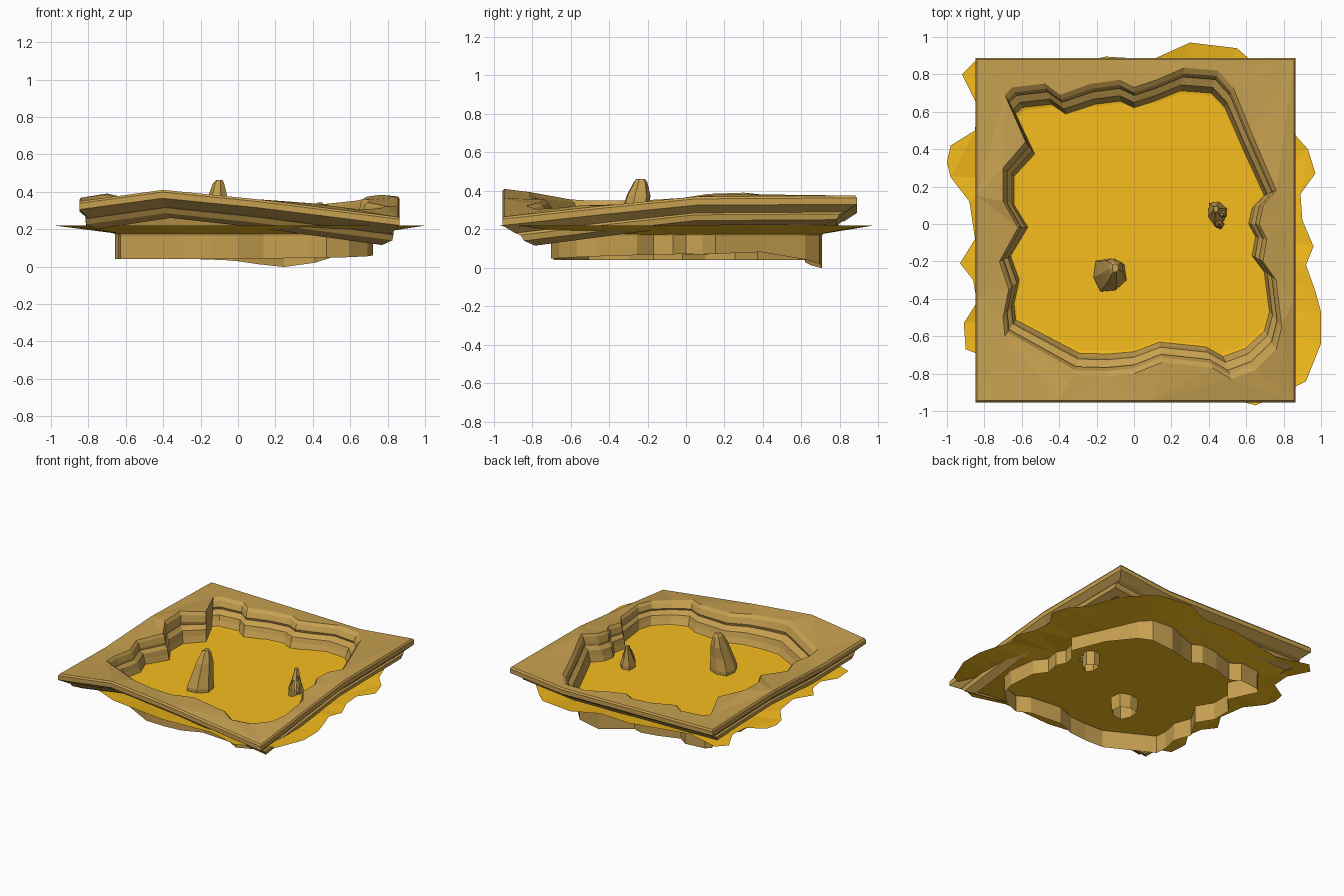
import bpy, bmesh
from math import exp, cos, sin, tau

if "Cube" in bpy.data.objects:
    bpy.data.objects.remove(bpy.data.objects["Cube"])


def material(name, rgb):
    m = bpy.data.materials.new(name)
    m.diffuse_color = (*rgb, 1)
    m.use_nodes = True
    m.node_tree.nodes["Principled BSDF"].inputs["Base Color"].default_value = m.diffuse_color
    return m


ROCK = material("sandstone", (0.57, 0.35, 0.08))
SAND = material("sand", (0.93, 0.51, 0.012))


def finish(bm, name, mat):
    bmesh.ops.recalc_face_normals(bm, faces=bm.faces[:])
    me = bpy.data.meshes.new(name)
    bm.to_mesh(me)
    bm.free()
    me.materials.append(mat)
    ob = bpy.data.objects.new(name, me)
    bpy.context.collection.objects.link(ob)
    return ob


def skin(bm, rings):
    """Join successive closed rings of equal length with quads."""
    loops = [[bm.verts.new(p) for p in r] for r in rings]
    for a, b in zip(loops, loops[1:]):
        n = len(a)
        for i in range(n):
            j = (i + 1) % n
            bm.faces.new((a[i], a[j], b[j], b[i]))
    return loops


def fill_between(bm, *loops):
    """Triangulate the area between an outer and an inner loop."""
    edges = []
    for loop in loops:
        for i, v in enumerate(loop):
            pair = (v, loop[i - 1])
            edges.append(bm.edges.get(pair) or bm.edges.new(pair))
    bmesh.ops.triangle_fill(bm, edges=edges, use_beauty=True, use_dissolve=False, normal=(0, 0, 1))


# Outer square edge of the plateau, with its rolling height
OUTER = [(-.84, -.945, .35), (-.40, -.945, .41), (.10, -.945, .36), (.855, -.945, .265),
         (.855, -.40, .325), (.855, .05, .37), (.855, .88, .375), (.42, .88, .33),
         (-.20, .88, .34), (-.84, .88, .35), (-.84, .15, .368), (-.84, -.40, .342)]

# Wavy upper edge of the canyon opening
INNER = [(-.69, .69), (-.65, .73), (-.48, .75), (-.40, .69), (-.23, .75), (-.08, .77),
         (0, .73), (.12, .77), (.27, .835), (.45, .82), (.53, .73), (.64, .46),
         (.76, .18), (.69, .10), (.67, 0), (.71, -.08), (.69, -.20), (.76, -.30),
         (.79, -.55), (.76, -.67), (.65, -.78), (.52, -.83), (.42, -.77), (.15, -.74),
         (0, -.80), (-.15, -.815), (-.32, -.81), (-.69, -.60), (-.70, -.50),
         (-.67, -.35), (-.72, -.20), (-.62, -.02), (-.70, .12), (-.70, .30), (-.58, .44)]


def bump(x, y, cx, cy, size):
    return exp(-((x - cx) ** 2 + (y - cy) ** 2) / size)


def height(x, y):
    w = [(1 / ((x - a) ** 2 + (y - b) ** 2 + .001), h) for a, b, h in OUTER]
    base = sum(k * h for k, h in w) / sum(k for k, _ in w)
    return base + .03 * bump(x, y, -.7, .25, .04) + .02 * bump(x, y, .76, .18, .02)


def wall_foot(x, y):
    return (.04 + .05 * max(0, x) * (1 - abs(y)) + .03 * bump(x, y, .65, .45, .04)
            - .046 * bump(x, y, .25, .70, .05))


# Canyon: terraced inner cliff, flat top and layered outer lip
bm = bmesh.new()
STEPS = [(0, 0), (.25, .12), (.42, .38), (.36, .50), (.78, .66), (.88, .90), (1.1, 1.25)]
cliff = []
for t, f in STEPS:
    ring = []
    for x, y in INNER:
        h = height(x, y)
        z = h + (.20 - h) * f if f < 1 else .165
        ring.append((x * (1 - .08 * t), y * (1 - .14 * t), z))
    cliff.append(ring)
cliff.append([(x, y, wall_foot(x, y)) for x, y, _ in cliff[-1]])
inner_loops = skin(bm, cliff)

LIP = [(1, 1, 0), (1.01, 1.01, -.012), (1.01, 1.01, -.045), (.96, .94, -.085),
       (.972, .91, -.095), (.965, .89, -.125), (.90, .83, -.15)]
outer_loops = skin(bm, [[(x * sx, y * sy, z + dz) for x, y, z in OUTER] for sx, sy, dz in LIP])
fill_between(bm, inner_loops[0], outer_loops[0])
finish(bm, "canyon_walls", ROCK)

# Sand floor: thin sheet, flat in the basin and rising to a ragged outline
FLOOR = [(-1, .33), (-.98, .42), (-.85, .50), (-.84, .64), (-.92, .80), (-.85, .87),
         (-.60, .80), (-.15, .895), (.10, .88), (.30, .97), (.55, .94), (.62, .88),
         (.75, .74), (.84, .50), (.93, .40), (.97, .27), (.89, .16), (.90, .02),
         (.96, -.12), (.92, -.22), (.97, -.36), (1, -.47), (1, -.64), (.92, -.84),
         (.80, -.90), (.65, -.97), (.40, -.90), (0, -.92), (-.45, -.86), (-.82, -.70),
         (-.90, -.67), (-.91, -.53), (-.84, -.42), (-.86, -.30), (-.93, -.21),
         (-.85, -.08), (-.88, .12), (-.98, .25)]
bm = bmesh.new()
edge = [bm.verts.new((x, y, .219)) for x, y in FLOOR]
basin = [bm.verts.new((x * .90, y * .835, .174)) for x, y in INNER]
fill_between(bm, edge, basin)
bmesh.ops.triangulate(bm, faces=[bm.faces.new(basin)])
finish(bm, "sand_floor", SAND)


# Rock spires: stacked uneven rings, open underneath
def spire(name, sides, rings, turn=0.0):
    bm = bmesh.new()
    shape = (1, .86, 1.08, .92, 1.05, .9, 1)
    pts = [[(cx + rx * shape[i % 7] * cos(turn + tau * i / sides),
             cy + ry * shape[i % 7] * sin(turn + tau * i / sides), z)
            for i in range(sides)] for cx, cy, rx, ry, z in rings]
    loops = skin(bm, pts)
    bm.faces.new(loops[-1])
    finish(bm, name, ROCK)


spire("large_spire", 7, [(-.13, -.27, .085, .09, .07), (-.13, -.27, .095, .10, .20),
                         (-.12, -.26, .075, .08, .29), (-.11, -.245, .055, .07, .375),
                         (-.105, -.235, .032, .04, .445), (-.10, -.235, .018, .025, .462)], .6)
spire("small_spire", 6, [(.445, .06, .05, .065, .07), (.445, .06, .055, .07, .20),
                         (.44, .07, .036, .045, .25), (.44, .075, .022, .03, .30),
                         (.438, .08, .014, .018, .342)], .3)
spire("small_spire_prong", 5, [(.455, 0, .03, .03, .16), (.458, 0, .02, .022, .23),
                               (.46, .01, .008, .01, .28)])
spire("small_spire_shoulder", 5, [(.475, .06, .025, .03, .16), (.475, .055, .017, .02, .25),
                                  (.47, .05, .008, .01, .30)], .5)
